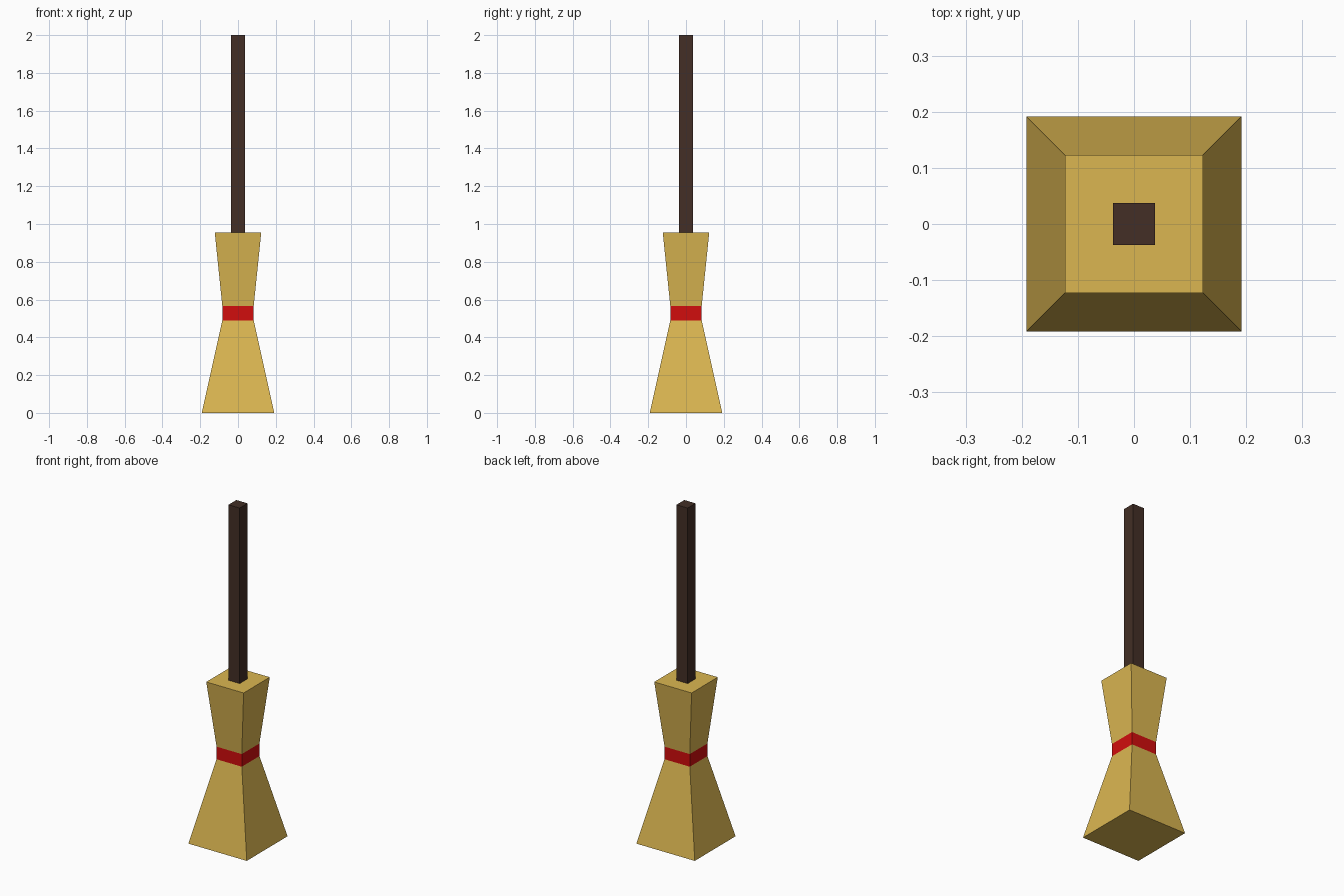
import bpy
import bmesh

cube = bpy.data.objects.get("Cube")
if cube:
    bpy.data.objects.remove(cube, do_unlink=True)


def make_material(name, color):
    mat = bpy.data.materials.new(name)
    mat.use_nodes = True
    mat.diffuse_color = (*color, 1)
    mat.node_tree.nodes["Principled BSDF"].inputs["Base Color"].default_value = (*color, 1)
    return mat


def square_loft(name, sections, mat):
    """Closed square column through (half width, height) sections."""
    bm = bmesh.new()
    rings = [[bm.verts.new((sx * h, sy * h, z))
              for sx, sy in ((-1, -1), (1, -1), (1, 1), (-1, 1))]
             for h, z in sections]
    for low, high in zip(rings, rings[1:]):
        for i in range(4):
            j = (i + 1) % 4
            bm.faces.new((low[i], low[j], high[j], high[i]))
    bm.faces.new(rings[0][::-1])
    bm.faces.new(rings[-1])
    mesh = bpy.data.meshes.new(name)
    bm.to_mesh(mesh)
    bm.free()
    mesh.materials.append(mat)
    obj = bpy.data.objects.new(name, mesh)
    bpy.context.collection.objects.link(obj)
    return obj


straw = make_material("straw yellow", (0.71, 0.47, 0.083))
red = make_material("binding red", (0.64, 0.004, 0.004))
wood = make_material("dark wood", (0.056, 0.028, 0.019))

# Bristles, pinched at the waist and flared at both ends
bristles = square_loft("bristles", [(0.192, 0), (0.083, 0.49), (0.083, 0.565), (0.123, 0.955)], straw)

# Red binding: the faces of the straight waist
bristles.data.materials.append(red)
for face in bristles.data.polygons:
    if 0.49 < face.center.z < 0.565:
        face.material_index = 1

# Square handle standing in the bristles
square_loft("handle", [(0.037, 0.9), (0.037, 2)], wood)
